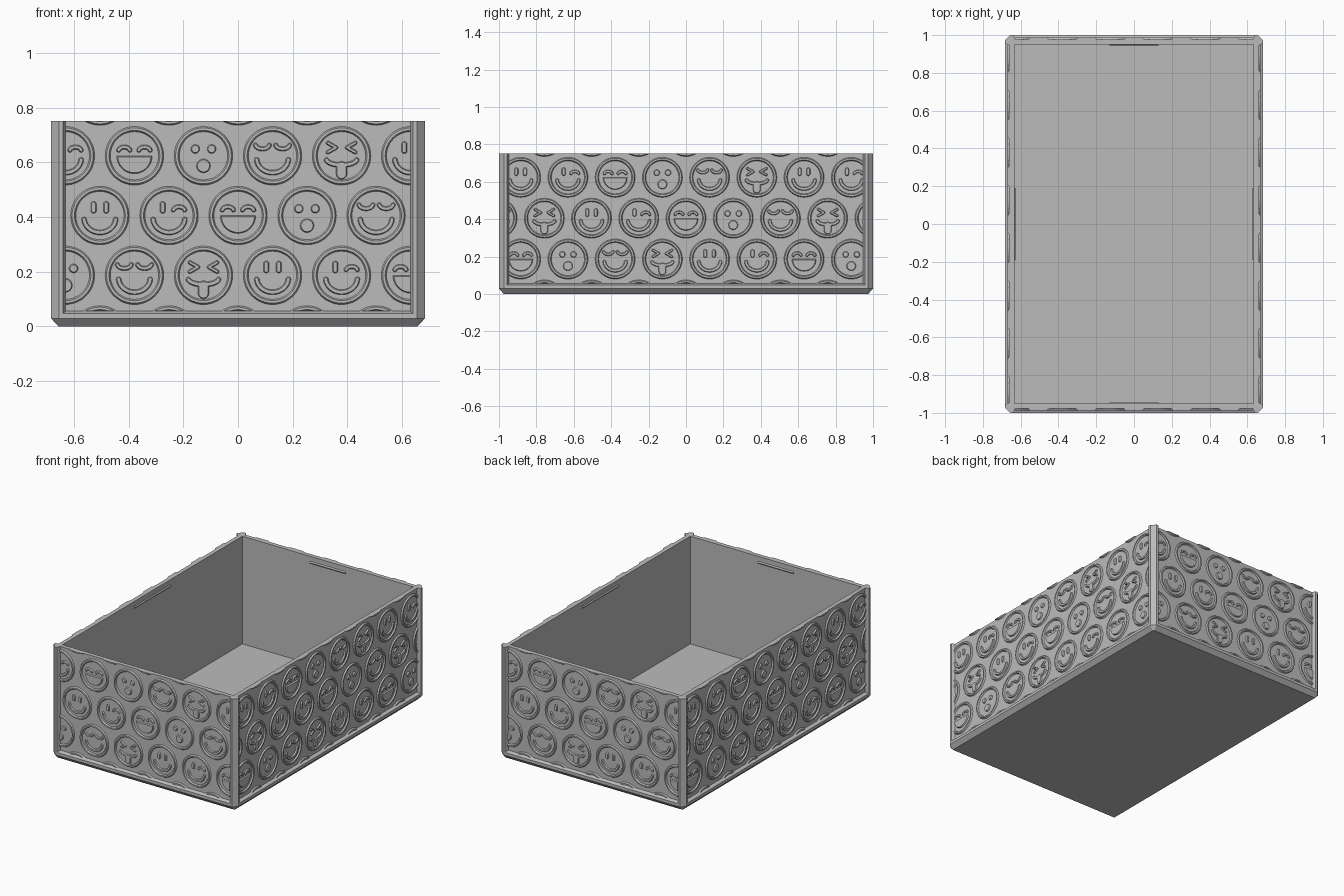
import bpy, bmesh, math
from mathutils import Vector, Matrix

if "Cube" in bpy.data.objects:
    bpy.data.objects.remove(bpy.data.objects["Cube"])

HX, HY, H = 0.683, 1.0, 0.75      # half width, half length, height
RECESS, WALL, FLOOR = 0.022, 0.05, 0.03
CH = 0.028                        # corner and base chamfer
PITCH, ROW, MID = 0.2525, 0.2185, 0.405
RAISE, SINK = 0.009, -0.002       # relief top and buried base

grey = bpy.data.materials.new("grey_plastic")
grey.use_nodes = True
color = (0.5, 0.5, 0.5, 1)
grey.diffuse_color = color
grey.node_tree.nodes["Principled BSDF"].inputs["Base Color"].default_value = color


def finish(bm, name):
    bmesh.ops.recalc_face_normals(bm, faces=bm.faces)
    mesh = bpy.data.meshes.new(name)
    bm.to_mesh(mesh)
    bm.free()
    mesh.materials.append(grey)
    obj = bpy.data.objects.new(name, mesh)
    bpy.context.collection.objects.link(obj)
    return obj


def loft(bm, loops):
    """Closed solid through matching loops of points."""
    rings = [[bm.verts.new(p) for p in loop] for loop in loops]
    n = len(rings[0])
    for a, b in zip(rings, rings[1:]):
        for i in range(n):
            bm.faces.new((a[i], a[(i + 1) % n], b[(i + 1) % n], b[i]))
    bm.faces.new(rings[0][::-1])
    bm.faces.new(rings[-1])


def octagon(inset, cut, z):
    x, y = HX - inset, HY - inset
    return [(x, cut - y, z), (x, y - cut, z), (x - cut, y, z), (cut - x, y, z),
            (-x, y - cut, z), (-x, cut - y, z), (cut - x, -y, z), (x - cut, -y, z)]


# Tray: chamfered base, sloped skirting, recessed walls, cavity and floor
bm = bmesh.new()
loft(bm, [octagon(CH - 0.002, 0.005, 0), octagon(0, CH, CH), octagon(0, CH, 0.047),
          octagon(RECESS, 0.01, 0.056), octagon(RECESS, 0.01, H),
          octagon(WALL, 0.001, H), octagon(WALL, 0.001, FLOOR)])
finish(bm, "tray")

# Corner posts with chamfered outer edge and sloped inner sides
plan = [(0, CH), (CH, 0), (0.043, 0), (0.053, RECESS), (0.047, 0.047),
        (RECESS, 0.053), (0, 0.043)]
for sx, side in ((1, "left"), (-1, "right")):
    for sy, end in ((-1, "front"), (1, "back")):
        bm = bmesh.new()
        loft(bm, [[(sx * (HX - a), sy * (HY - b), z) for a, b in plan] for z in (CH, H)])
        finish(bm, f"{end}_{side}_post")


# Relief helpers, drawn flat with height along z
def arc(cx, cy, rx, ry, start, end, n):
    angles = [math.radians(start + (end - start) * i / n) for i in range(n + 1)]
    return [Vector((cx + rx * math.cos(a), cy + ry * math.sin(a))) for a in angles]


def stroke_outline(path, half):
    """Outline of a path with round ends."""
    sides, n = ([], []), len(path)
    for i, p in enumerate(path):
        d = (path[min(i + 1, n - 1)] - path[max(i - 1, 0)]).normalized()
        normal = Vector((-d.y, d.x)) * half
        sides[0].append(p - normal)
        sides[1].append(p + normal)
    d0 = path[0] - path[1]
    d1 = path[-1] - path[-2]

    def cap(p, d):
        a = math.degrees(math.atan2(d.y, d.x))
        return arc(p.x, p.y, half, half, a - 90, a + 90, 6)[1:-1]
    return sides[0] + cap(path[-1], d1) + sides[1][::-1] + cap(path[0], d0)


def raised(bm, at, low, high):
    loft(bm, [[(at.x + p.x, at.y + p.y, z) for p in pts]
              for pts, z in ((low, SINK), (high, RAISE))])


def stroke(bm, at, path, half=0.011):
    raised(bm, at, stroke_outline(path, half), stroke_outline(path, half - 0.004))


def disc(bm, at, x, y, r):
    raised(bm, at, arc(x, y, r, r, 0, 345, 23), arc(x, y, r - 0.004, r - 0.004, 0, 345, 23))


def rim(bm, at):
    n = 48
    section = [(0.108, SINK), (0.102, RAISE), (0.093, RAISE), (0.087, SINK)]
    verts = [[bm.verts.new((at.x + r * math.cos(i * math.tau / n),
                            at.y + r * math.sin(i * math.tau / n), z))
              for r, z in section] for i in range(n)]
    for i in range(n):
        a, b = verts[i], verts[(i + 1) % n]
        for j in range(4):
            k = (j + 1) % 4
            bm.faces.new((a[j], b[j], b[k], a[k]))


# Face features
def tall_eye(bm, at, s):
    stroke(bm, at, [Vector((s * 0.023, 0.018)), Vector((s * 0.023, 0.042))])


def arch_eye(bm, at, s):
    stroke(bm, at, arc(s * 0.037, 0.018, 0.021, 0.014, 170, 10, 8), 0.009)


def lid_eye(bm, at, s):
    stroke(bm, at, arc(s * 0.037, 0.042, 0.026, 0.017, 190, 350, 8), 0.009)


def round_eye(bm, at, s):
    disc(bm, at, s * 0.03, 0.025, 0.017)


def squint_eye(bm, at, s):
    for dy in (-0.017, 0.017):
        stroke(bm, at, [Vector((s * 0.02, 0.03)), Vector((s * 0.05, 0.03 + dy))], 0.008)


def smile(bm, at):
    stroke(bm, at, arc(0, -0.01, 0.058, 0.052, 185, 355, 16), 0.01)


def laugh(bm, at):
    raised(bm, at, arc(0, 0.0, 0.066, 0.066, 180, 360, 18),
           arc(0, -0.004, 0.06, 0.058, 180, 360, 18))


def gasp(bm, at):
    disc(bm, at, 0, -0.037, 0.026)


def tongue(bm, at):
    stroke(bm, at, arc(0, -0.012, 0.056, 0.022, 190, 350, 10), 0.01)
    stroke(bm, at, [Vector((0, -0.04)), Vector((0, -0.066))], 0.021)


FACES = [(tall_eye, tall_eye, smile), (tall_eye, arch_eye, smile),
         (arch_eye, arch_eye, laugh), (round_eye, round_eye, gasp),
         (lid_eye, lid_eye, smile), (squint_eye, squint_eye, tongue)]


def clip(bm, point, outward):
    geom = bm.verts[:] + bm.edges[:] + bm.faces[:]
    cut = bmesh.ops.bisect_plane(bm, geom=geom, plane_co=point, plane_no=outward,
                                 clear_outer=True)["geom_cut"]
    edges = [e for e in cut if isinstance(e, bmesh.types.BMEdge) and e.is_boundary]
    if edges:
        bmesh.ops.edgeloop_fill(bm, edges=edges)


def relief_panel(name, half, depth, turn):
    """Staggered rows of round faces, clipped to the panel."""
    bm = bmesh.new()
    for row, shift in ((2, None), (1, 3.5), (0, 2), (-1, 5.5), (-2, None)):
        offset = 0.5 * (row % 2)
        for i in range(-5, 5):
            col = i + offset
            at = Vector((col * PITCH, MID + row * ROW))
            if abs(at.x) > half + 0.1:
                continue
            rim(bm, at)
            if shift is not None:
                first, second, mouth = FACES[int(col + shift) % 6]
                first(bm, at, -1)
                second(bm, at, 1)
                mouth(bm, at)
    for point, outward in (((half, 0, 0), (1, 0, 0)), ((-half, 0, 0), (-1, 0, 0)),
                           ((0, H, 0), (0, 1, 0)), ((0, 0.056, 0), (0, -1, 0))):
        clip(bm, point, outward)
    place = (Matrix.Rotation(math.radians(turn), 4, 'Z')
             @ Matrix.Translation((0, -depth, 0)) @ Matrix.Rotation(math.pi / 2, 4, 'X'))
    bm.transform(place)
    finish(bm, name)


for name, half, depth, turn in (("front", HX, HY, 0), ("left", HY, HX, 90),
                                ("back", HX, HY, 180), ("right", HY, HX, 270)):
    relief_panel(name + "_face_relief", half - 0.053, depth - RECESS, turn)

    # Snap ridge inside the wall near the rim
    bm = bmesh.new()
    length = 0.13 if half == HX else 0.19
    inner = WALL - depth
    loft(bm, [[(x, inner - 0.002, 0.7), (x, inner + 0.006, 0.71), (x, inner - 0.002, 0.72)]
              for x in (-length, length)])
    bm.transform(Matrix.Rotation(math.radians(turn), 4, 'Z'))
    finish(bm, name + "_snap_ridge")
